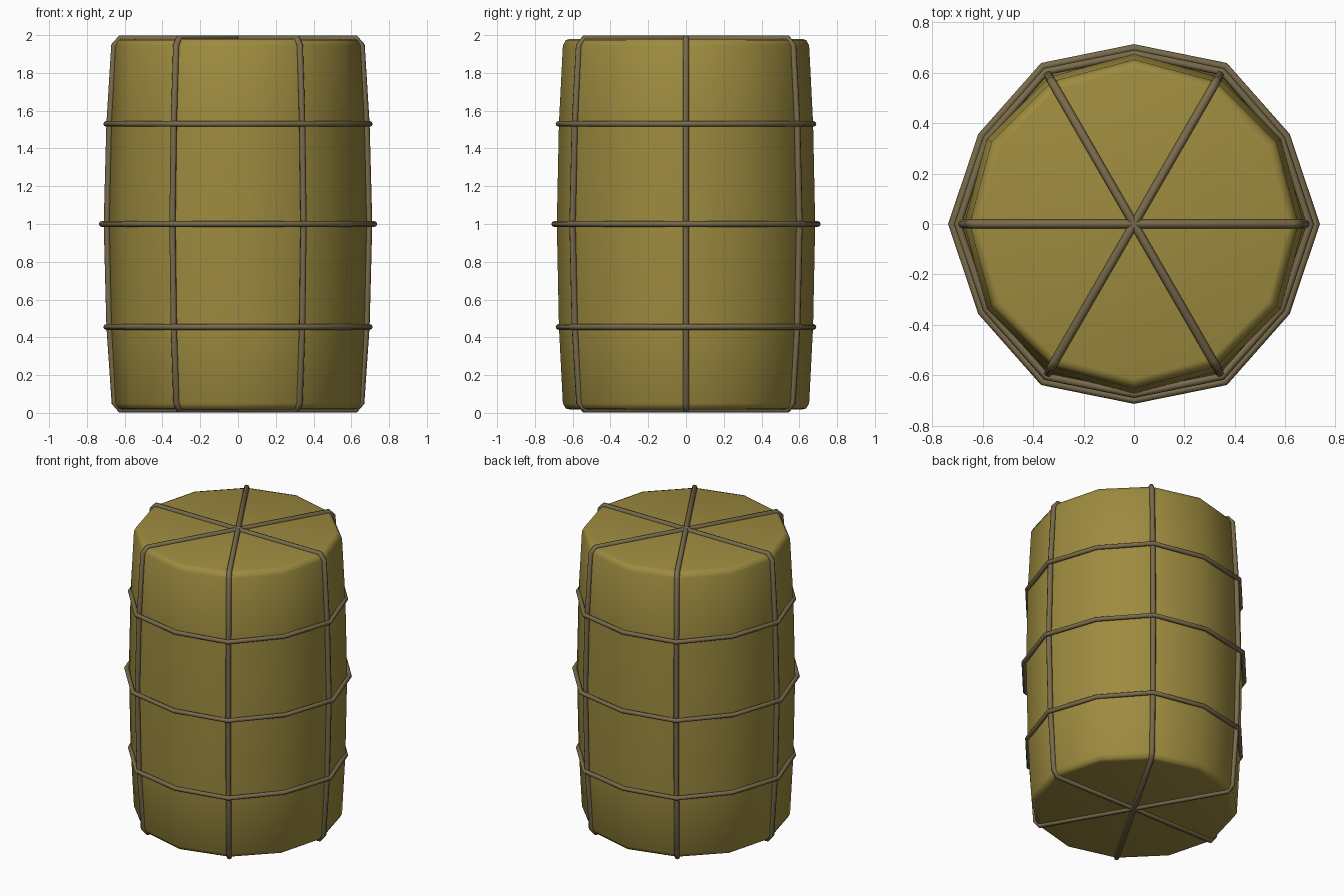
import bpy, bmesh, math

if "Cube" in bpy.data.objects:
    bpy.data.objects.remove(bpy.data.objects["Cube"])

def material(name, rgb):
    m = bpy.data.materials.new(name)
    m.diffuse_color = (*rgb, 1)
    m.use_nodes = True
    m.node_tree.nodes["Principled BSDF"].inputs["Base Color"].default_value = m.diffuse_color
    return m

CLOTH = material("olive cloth", (0.34, 0.26, 0.05))
ROPE = material("brown rope", (0.19, 0.145, 0.07))
N = 12

def ring_point(r, i, z):
    a = 2 * math.pi * i / N
    return (r * math.cos(a), r * math.sin(a), z)

# Bulging twelve-sided bale with softened rims
profile = [(0.615, 0.018), (0.637, 0.024), (0.652, 0.05), (0.673, 0.46), (0.684, 1.0),
           (0.673, 1.53), (0.652, 1.945), (0.637, 1.973), (0.615, 1.98)]
bm = bmesh.new()
rows = [[bm.verts.new(ring_point(r, i, z)) for i in range(N)] for r, z in profile]
for lo, hi in zip(rows, rows[1:]):
    for i in range(N):
        j = (i + 1) % N
        bm.faces.new((lo[i], lo[j], hi[j], hi[i]))
bm.faces.new(rows[0][::-1])
bm.faces.new(rows[-1])
for f in bm.faces:
    f.smooth = True
mesh = bpy.data.meshes.new("bale_body")
bm.to_mesh(mesh)
bm.free()
mesh.materials.append(CLOTH)
bpy.context.collection.objects.link(bpy.data.objects.new("bale_body", mesh))

def rope(name, points, radius=0.017):
    cu = bpy.data.curves.new(name, 'CURVE')
    cu.dimensions = '3D'
    cu.bevel_depth = radius
    cu.bevel_resolution = 2
    sp = cu.splines.new('POLY')
    sp.points.add(len(points) - 1)
    for p, co in zip(sp.points, points):
        p.co = (*co, 1)
    sp.use_cyclic_u = True
    cu.materials.append(ROPE)
    ob = bpy.data.objects.new(name, cu)
    bpy.context.collection.objects.link(ob)
    bpy.ops.object.select_all(action='DESELECT')
    ob.select_set(True)
    bpy.context.view_layer.objects.active = ob
    bpy.ops.object.convert(target='MESH')
    bpy.ops.object.shade_smooth()

# Three upright rope loops crossing at both caps
side = [(0.622, 0.017), (0.653, 0.055), (0.68, 0.46), (0.694, 1.0),
        (0.68, 1.53), (0.655, 1.945), (0.622, 1.983)]
for k in range(3):
    pts = [ring_point(r, 2 * k, z) for r, z in side]
    pts += [ring_point(r, 2 * k + 6, z) for r, z in reversed(side)]
    rope(f"upright_rope_{k + 1}", pts)

# Three girth ropes, pushed outward where they pass over the upright ropes
for k, (z, over, between) in enumerate([(0.455, 0.698, 0.675), (1.0, 0.722, 0.698), (1.53, 0.698, 0.675)]):
    rope(f"girth_rope_{k + 1}",
         [ring_point(between if i % 2 else over, i, z) for i in range(N)], 0.015)
